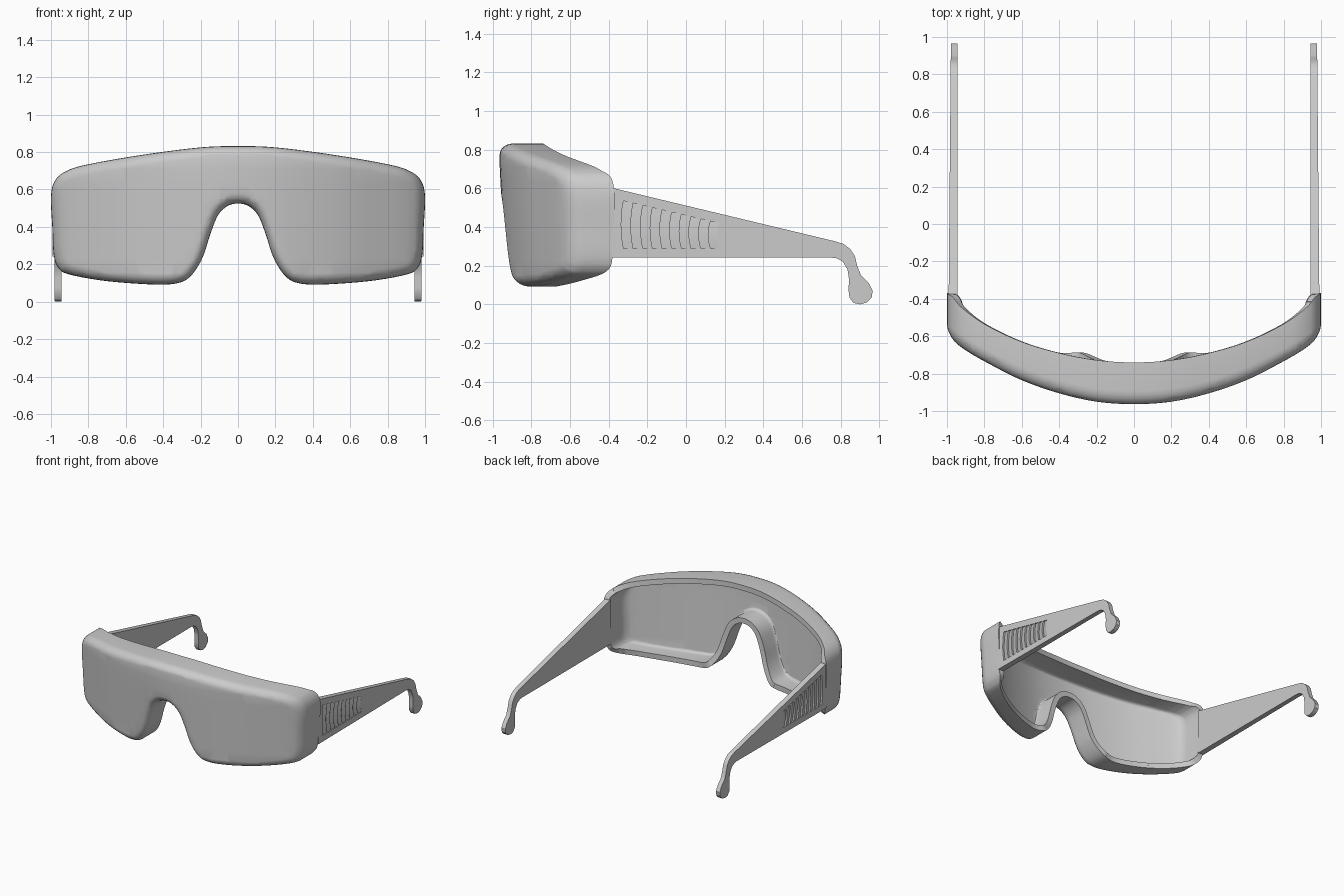
import bpy, bmesh, math
from mathutils import Vector

if "Cube" in bpy.data.objects:
    bpy.data.objects.remove(bpy.data.objects["Cube"])


def link(name, bm):
    me = bpy.data.meshes.new(name)
    bm.to_mesh(me)
    bm.free()
    ob = bpy.data.objects.new(name, me)
    bpy.context.collection.objects.link(ob)
    return ob


def activate(ob):
    bpy.ops.object.select_all(action='DESELECT')
    ob.select_set(True)
    bpy.context.view_layer.objects.active = ob


def apply_all(ob):
    activate(ob)
    for m in list(ob.modifiers):
        bpy.ops.object.modifier_apply(modifier=m.name)


def closed_spline(pts, sub):
    """Catmull-Rom through a closed list of 2D points."""
    n, out = len(pts), []
    p = [Vector(q) for q in pts]
    for i in range(n):
        a, b, c, d = p[i - 1], p[i], p[(i + 1) % n], p[(i + 2) % n]
        for k in range(sub):
            t = k / sub
            out.append(0.5 * (2 * b + (c - a) * t + (2 * a - 5 * b + 4 * c - d) * t ** 2
                              + (3 * b - a - 3 * c + d) * t ** 3))
    return out


def curve_y(tab, x):
    """Smooth symmetric plan curve y(|x|)."""
    x = min(abs(x), tab[-1][0])
    n = len(tab)

    def slope(i):
        if i == 0:
            return 0.0
        j = min(i + 1, n - 1)
        return (tab[j][1] - tab[i - 1][1]) / (tab[j][0] - tab[i - 1][0])
    for i in range(n - 1):
        if x <= tab[i + 1][0]:
            break
    (x0, y0), (x1, y1) = tab[i], tab[i + 1]
    h = x1 - x0
    t = (x - x0) / h
    return (y0 * (2 * t**3 - 3 * t**2 + 1) + slope(i) * h * (t**3 - 2 * t**2 + t)
            + y1 * (3 * t**2 - 2 * t**3) + slope(i + 1) * h * (t**3 - t**2))


# --- wraparound lens shell: outline, rounded front edge, extruded back ---
half = [(0, .832), (.2, .825), (.5, .787), (.8, .735), (.92, .698), (.98, .645), (1.0, .56),
        (.993, .4), (.985, .25), (.96, .18), (.9, .145), (.7, .11), (.45, .092), (.32, .10),
        (.25, .14), (.19, .235), (.145, .37), (.105, .465), (.055, .512), (0, .525)]
outline = closed_spline(half + [(-x, z) for x, z in half[-2:0:-1]], 5)
front = [(0, -.963), (.2, -.95), (.4, -.905), (.6, -.835), (.8, -.735), (.9, -.678), (1, -.61)]
back = [(0, -.74), (.2, -.728), (.4, -.69), (.6, -.63), (.8, -.535), (.93, -.44),
        (.965, -.395), (1, -.37)]
R, D, STEPS = .055, .07, 5

n = len(outline)
normals = []
for i in range(n):
    t = (outline[(i + 1) % n] - outline[i - 1]).normalized()
    normals.append(Vector((t.y, -t.x)))          # outline runs clockwise: inward

bm = bmesh.new()
rings = []
levels = [(1.0, 0.0)] + [(D * (1 - math.sin(a)), R * (1 - math.cos(a)))
                         for a in (math.pi / 2 * k / STEPS for k in range(STEPS + 1))]
for depth, inset in levels:
    ring = []
    for p, nr in zip(outline, normals):
        q = p + nr * inset
        ring.append(bm.verts.new((q.x, depth, q.y)))
    rings.append(ring)
for a, b in zip(rings, rings[1:]):
    for i in range(n):
        j = (i + 1) % n
        bm.faces.new((a[i], a[j], b[j], b[i]))
bm.faces.new(rings[-1])

# slice the flat sheet so it can bend, then wrap it to the plan curves
cuts = [((-.951 + i * .05, 0, 0), (1, 0, 0)) for i in range(39)]
cuts += [((0, 0, .15 + i * .08), (0, 0, 1)) for i in range(9)]
for co, no in cuts:
    bmesh.ops.bisect_plane(bm, geom=bm.verts[:] + bm.edges[:] + bm.faces[:], dist=1e-5,
                           plane_co=co, plane_no=no)
for v in bm.verts:
    x, t, z = v.co
    if t > .5:
        low = max(0, min(1, (.45 - z) / .2))
        v.co.y = curve_y(back, x) + .03 * low * math.exp(-((abs(x) - .27) / .08) ** 2)
    else:
        v.co.y = curve_y(front, x) + t + .03 * max(0, .7 - z) / .55
bmesh.ops.recalc_face_normals(bm, faces=bm.faces)
if sum(f.normal.y * f.calc_area() for f in bm.faces) > 0:
    bmesh.ops.reverse_faces(bm, faces=bm.faces)
shell = link("lens_shell", bm)
m = shell.modifiers.new("wall", 'SOLIDIFY')
m.thickness, m.offset, m.use_even_offset = .042, -1, True
apply_all(shell)
bpy.ops.object.shade_smooth_by_angle(angle=math.radians(40))

# --- temple arm with hooked ear tip ---
tip = [(.775, .325), (.815, .312), (.85, .285), (.873, .25), (.885, .2), (.905, .15), (.945, .11),
       (.965, .07), (.96, .035), (.935, .01), (.9, 0), (.865, .008), (.845, .035), (.84, .075),
       (.843, .13), (.835, .18), (.812, .22), (.78, .238), (.75, .242)]
profile = [(-.385, .603)] + tip + [(-.385, .242)]


def outer_x(y):
    return .991 - .012 * (y + .385) / 1.35


bm = bmesh.new()
inner = [bm.verts.new((.944, y, z)) for y, z in profile]
outer = [bm.verts.new((outer_x(y), y, z)) for y, z in profile]
bm.faces.new(inner)
bm.faces.new(outer[::-1])
for i in range(len(profile)):
    j = (i + 1) % len(profile)
    bm.faces.new((inner[i], outer[i], outer[j], inner[j]))
bmesh.ops.recalc_face_normals(bm, faces=bm.faces)
arm = link("temple_arm", bm)

# --- louvre grooves: curved wedge cutters ---
bm = bmesh.new()
for i in range(10):
    y0 = -.335 + i * .05
    top, rows = .535 - .105 * i / 9, []
    for k in range(7):
        s = k / 6
        y = y0 + .012 * (2 * s - 1) ** 2
        z = .29 + (top - .29) * s
        xo = outer_x(y)
        rows.append([bm.verts.new((x, yy, z - (.011 * s if yy > y else 0))) for x, yy in
                     ((xo + .01, y), (xo - .014, y), (xo - .001, y + .045), (xo + .01, y + .045))])
    bm.faces.new(rows[0])
    bm.faces.new(rows[-1][::-1])
    for a, b in zip(rows, rows[1:]):
        for k in range(4):
            bm.faces.new((a[k], b[k], b[k - 3], a[k - 3]))
bmesh.ops.recalc_face_normals(bm, faces=bm.faces)
cutter = link("groove_cutter", bm)
cutter.hide_render = True

m = arm.modifiers.new("grooves", 'BOOLEAN')
m.operation, m.object, m.solver = 'DIFFERENCE', cutter, 'EXACT'
arm.modifiers.new("both_sides", 'MIRROR')
apply_all(arm)
bpy.ops.object.shade_smooth_by_angle(angle=math.radians(30))
bpy.data.objects.remove(cutter)
